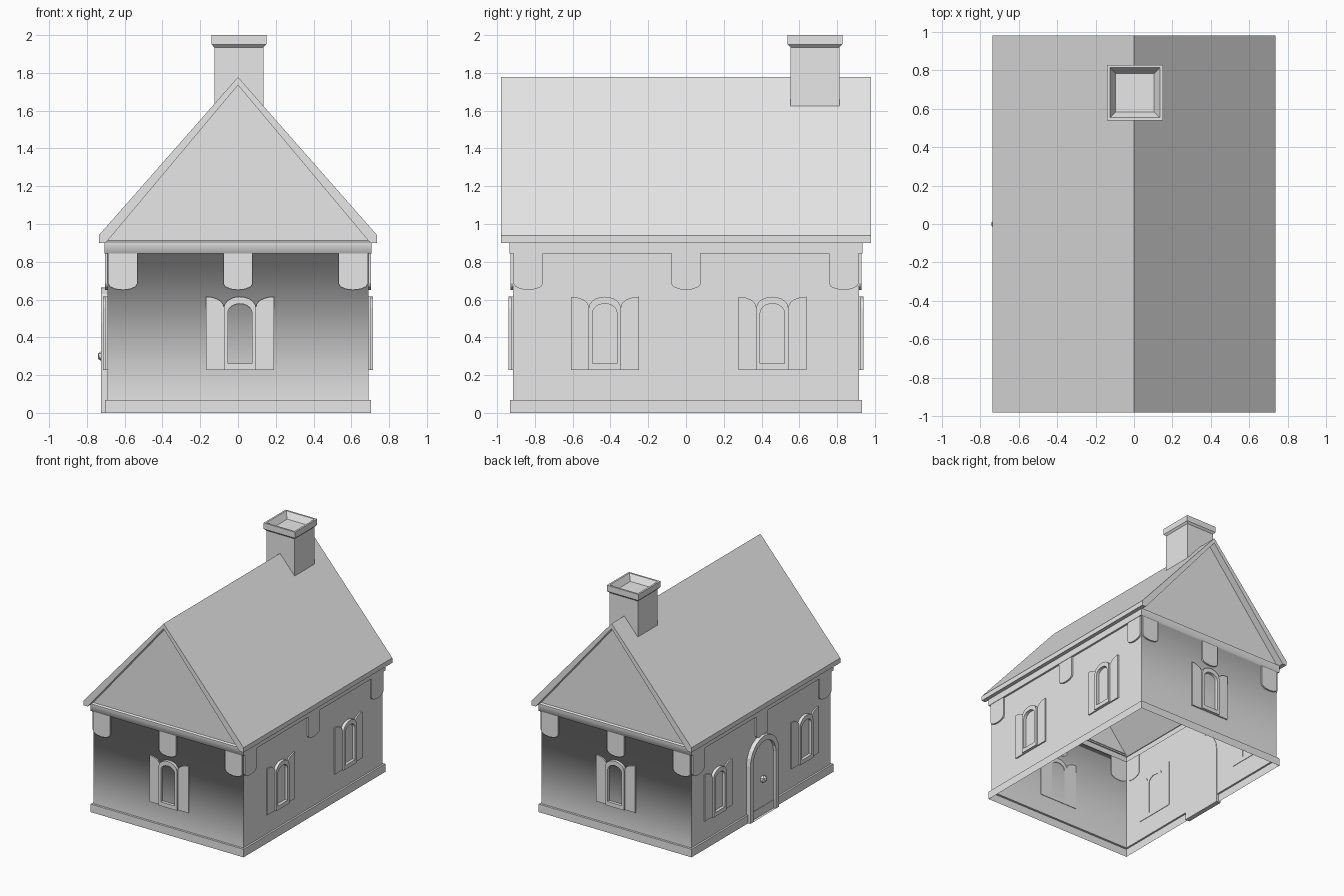
import bpy, bmesh, math
from mathutils import Matrix

cube = bpy.data.objects.get("Cube")
if cube:
    bpy.data.objects.remove(cube, do_unlink=True)

# The single plain colour
grey = bpy.data.materials.new("plain_grey")
grey.use_nodes = True
grey.diffuse_color = (0.8, 0.8, 0.8, 1)
grey.node_tree.nodes["Principled BSDF"].inputs["Base Color"].default_value = (0.8, 0.8, 0.8, 1)

HX, HY = 0.69, 0.915          # wall half sizes


def finish(name, bm, matrix=None, recalc=True):
    if recalc:
        bmesh.ops.recalc_face_normals(bm, faces=bm.faces)
    if matrix:
        bm.transform(matrix)
    mesh = bpy.data.meshes.new(name)
    bm.to_mesh(mesh)
    bm.free()
    mesh.materials.append(grey)
    obj = bpy.data.objects.new(name, mesh)
    bpy.context.collection.objects.link(obj)
    return obj


def prism(name, outline, near, far, matrix=None, hole=None):
    """Extrude an upright (u, z) outline from y = -near to y = -far, with an optional matching hole."""
    bm = bmesh.new()
    loops = [[bm.verts.new((u, -d, z)) for u, z in pts]
             for pts in (outline, hole or []) for d in (near, far)]
    n = len(outline)
    a, b, c, d = loops

    def bridge(p, q):
        for i in range(n):
            j = (i + 1) % n
            bm.faces.new((p[i], p[j], q[j], q[i]))
    bridge(a, b)
    if hole:
        bridge(b, d)
        bridge(d, c)
        bridge(c, a)
    else:
        bm.faces.new(a)
        bm.faces.new(b)
    return finish(name, bm, matrix)


def loft(rings, centre=(0, 0), cap=False):
    """Stack of rectangles given as (half x, half y, z)."""
    bm = bmesh.new()
    cx, cy = centre
    loops = [[bm.verts.new((cx + sx * x, cy + sy * y, z))
              for sx, sy in ((-1, -1), (1, -1), (1, 1), (-1, 1))] for x, y, z in rings]
    for p, q in zip(loops, loops[1:]):
        for i in range(4):
            j = (i + 1) % 4
            bm.faces.new((p[i], p[j], q[j], q[i]))
    if cap:
        bm.faces.new(loops[-1])
    return bm


def arch(w, z0, spring, top, steps=10):
    curve = [(w * math.cos(math.pi * i / steps), spring + (top - spring) * math.sin(math.pi * i / steps))
             for i in range(steps + 1)]
    return [(-w, z0), (w, z0)] + curve


def on_wall(turn, dist, u=0):
    """Place a front-facing part on the wall reached by quarter turns."""
    return Matrix.Rotation(turn * math.pi / 2, 4, 'Z') @ Matrix.Translation((u, -dist, 0))


# Plinth, walls and cornice as one open shell; the end walls blend softly into the cornice
bm = loft([(0.705, 0.933, 0), (0.705, 0.933, 0.067), (HX, HY, 0.067), (HX, HY, 0.845),
           (0.706, 0.935, 0.845), (0.706, 0.935, 0.905), (HX, HY, 0.915)])
for f in bm.faces:
    f.smooth = True
for e in bm.edges:
    p, q = (v.co for v in e.verts)
    along_x = abs(p.y - q.y) < 1e-5 and abs(p.z - q.z) < 1e-5
    e.smooth = along_x and abs(p.z - 0.845) < 0.01
finish("walls", bm, recalc=False)

# Gable ends
for name, s in (("front_gable", -1), ("back_gable", 1)):
    bm = bmesh.new()
    left, right, top = (bm.verts.new(c) for c in
                        ((s * 0.70, s * 0.92, 0.9), (-s * 0.70, s * 0.92, 0.9), (0, s * 0.92, 1.74)))
    bm.faces.new((left, right, top))
    finish(name, bm, recalc=False)

# Roof slab
half = [(0.737, 0.94), (0.737, 0.90), (0.70, 0.90)]
roof = [(0, 1.778)] + half + [(0, 1.735)] + [(-x, z) for x, z in reversed(half)]
prism("roof", roof, -0.98, 0.98)

# Chimney with a hollow cap
S, C = 0.13, 0.145
stack = [(S, 1.55), (S, 1.935), (C, 1.95), (C, 2.0), (C - 0.015, 2.0), (C - 0.045, 1.95)]
finish("chimney", loft([(w, w, z) for w, z in stack], (0.005, 0.683), cap=True), recalc=False)

# Brackets under the cornice
bracket = [(0.078, 0.845), (-0.078, 0.845)] + [
    (-0.078 * math.cos(math.pi * i / 6), 0.685 - 0.034 * math.sin(math.pi * i / 6)) for i in range(7)]
for turn, side in enumerate(("front", "left", "back", "right")):
    dist, reach = (HY, HX) if turn % 2 == 0 else (HX, HY)
    for u in (-reach + 0.08, 0, reach - 0.08):
        prism(side + "_bracket", bracket, -0.004, 0.013, on_wall(turn, dist, u))

# Arched windows with open shutters
frame_out = arch(0.085, 0.228, 0.555, 0.615)
frame_in = arch(0.064, 0.262, 0.53, 0.578)
quarter = [i * math.pi / 12 for i in range(7)]
shutter = [(0.18, 0.228), (0.085, 0.228)] + [
    (0.18 - 0.095 * math.cos(t), 0.56 + 0.055 * math.sin(t)) for t in quarter]


def window(name, turn, dist, u):
    m = on_wall(turn, dist, u)
    prism(name + "_window_frame", frame_out, -0.004, 0.025, m, hole=frame_in)
    for s in (-1, 1):
        prism(name + "_shutter", [(s * x, z) for x, z in shutter], -0.004, 0.011, m)


window("front", 0, HY, 0.01)
window("back", 2, HY, 0)
for u in (-0.43, 0.457):
    window("left", 1, HX, u)
for u in (-0.57, 0.57):
    window("right", 3, HX, u)

# Arched door, surround and knob
m = on_wall(3, HX)
prism("door_surround", arch(0.19, 0, 0.475, 0.665), -0.004, 0.036, m, hole=arch(0.15, 0, 0.475, 0.622))
prism("door", arch(0.15, 0, 0.475, 0.622), -0.004, 0.012, m)
bm = bmesh.new()
bmesh.ops.create_icosphere(bm, subdivisions=1, radius=0.032)
finish("door_knob", bm, m @ Matrix.Translation((0, -0.024, 0.3)))
